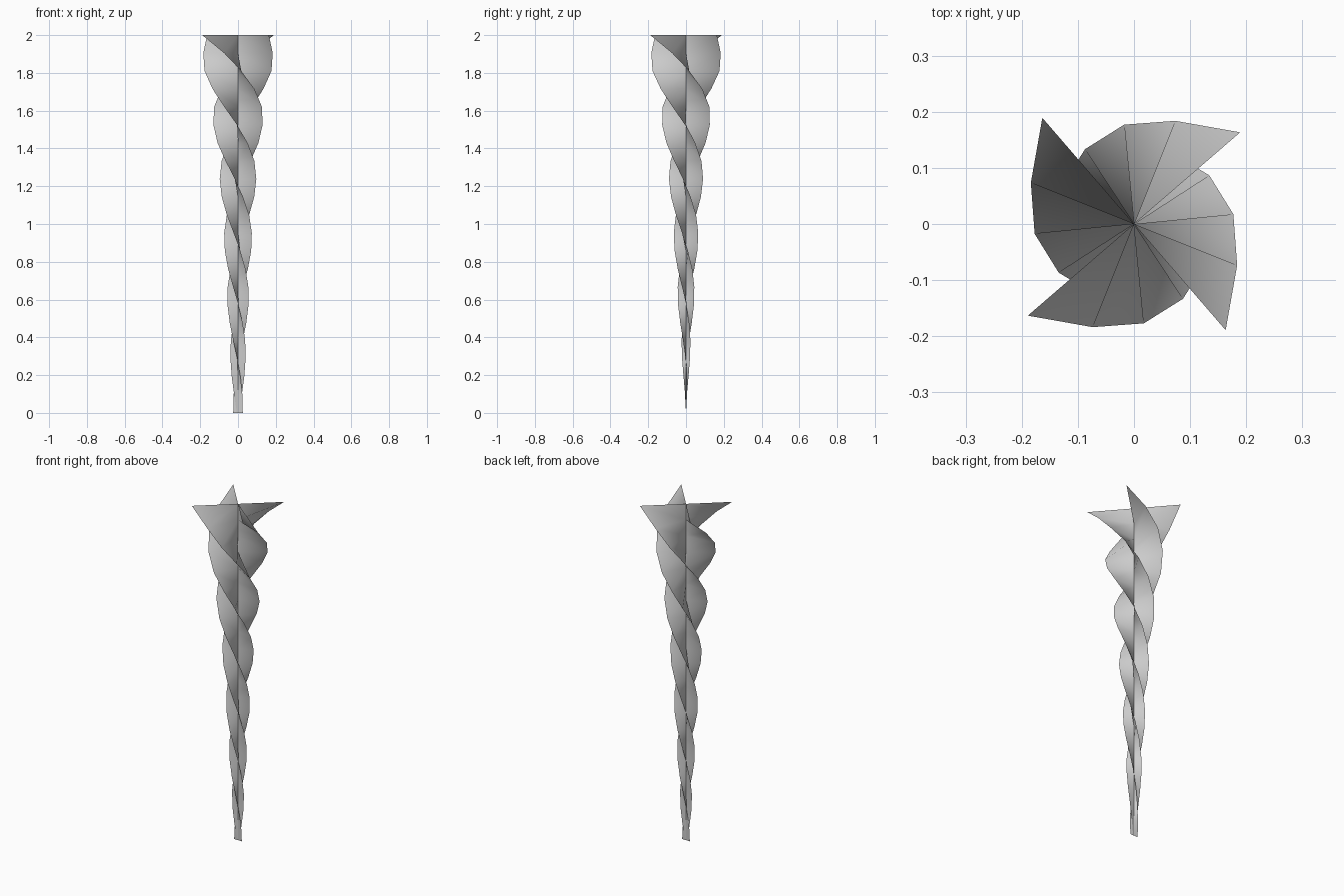
import bpy, bmesh, math

if "Cube" in bpy.data.objects:
    bpy.data.objects.remove(bpy.data.objects["Cube"])

# half-widths of the twisted blades along x and y: (z, rx, ry)
PROFILE = [(0, .026, 0), (.3, .041, .022), (.6, .057, .044), (.9, .073, .064),
           (1.2, .094, .087), (1.524, .130, .126), (1.62, .146, .143),
           (1.714, .160, .159), (1.81, .178, .178), (1.905, .198, .198), (2, .25, .25)]
SEGMENTS = 21
TOP_ANGLE = math.radians(40.8)
TWIST = math.radians(576)


def half_widths(z):
    for (z0, x0, y0), (z1, x1, y1) in zip(PROFILE, PROFILE[1:]):
        if z <= z1 + 1e-6:
            t = (z - z0) / (z1 - z0)
            return x0 + (x1 - x0) * t, y0 + (y1 - y0) * t
    return PROFILE[-1][1:]


def twisted_blade(name, offset):
    # flat strip through the axis, twisted along its height
    bm = bmesh.new()
    rows = []
    for i in range(SEGMENTS + 1):
        t = i / SEGMENTS
        z = 2 * t
        rx, ry = half_widths(z)
        a = TOP_ANGLE + TWIST * (1 - t) + offset
        x, y = rx * math.cos(a), ry * math.sin(a)
        rows.append([bm.verts.new((s * x, s * y, z)) for s in (-1, 0, 1)])
    for low, high in zip(rows, rows[1:]):
        for j in range(2):
            f = bm.faces.new((low[j], low[j + 1], high[j + 1], high[j]))
            f.smooth = True
    mesh = bpy.data.meshes.new(name)
    bm.to_mesh(mesh)
    bm.free()
    bpy.context.collection.objects.link(bpy.data.objects.new(name, mesh))


# two strips crossing at right angles
twisted_blade("twisted_blade_a", 0)
twisted_blade("twisted_blade_b", math.pi / 2)
